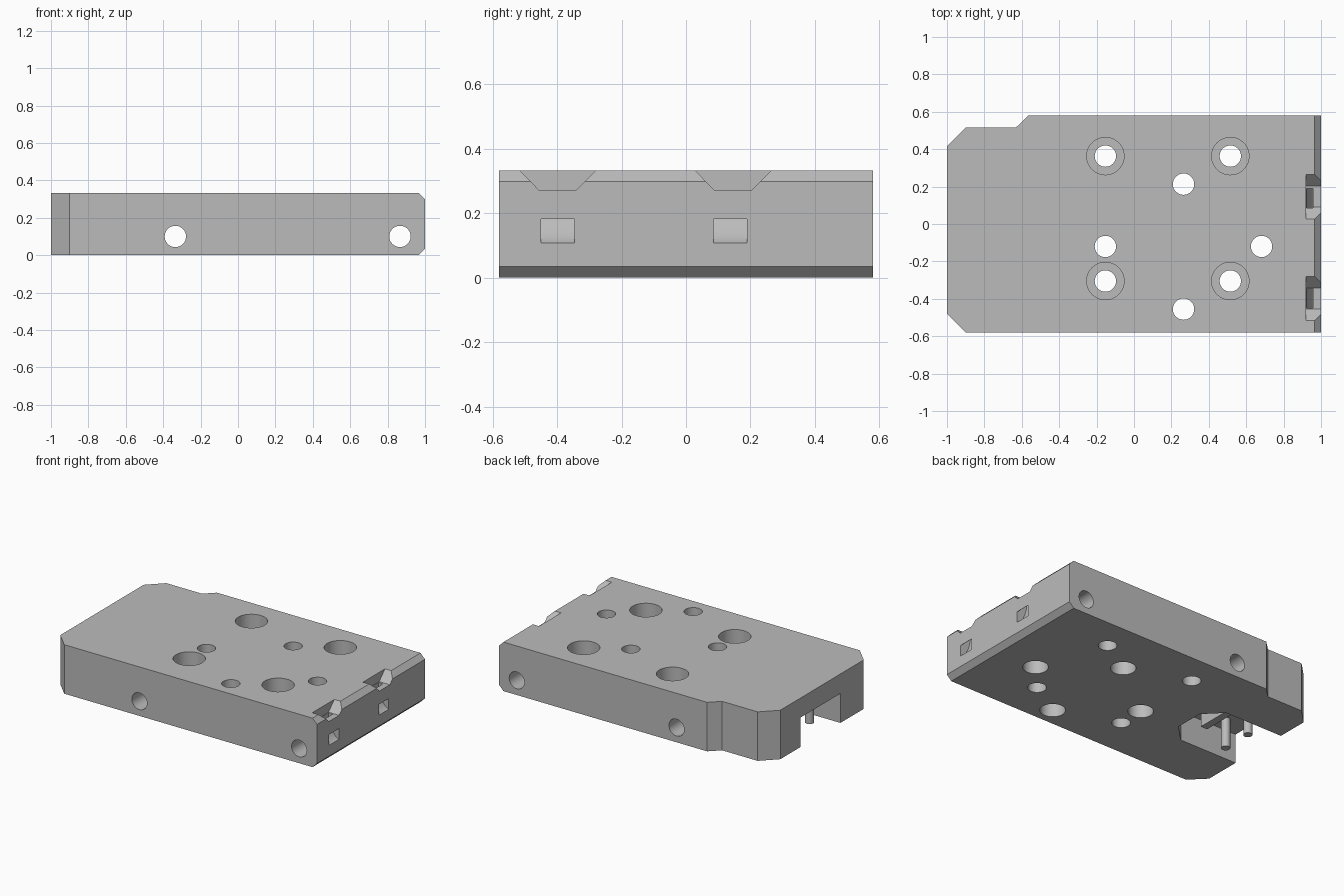
import bpy, bmesh, math
from mathutils import Matrix, Vector

old = bpy.data.objects.get("Cube")
if old:
    bpy.data.objects.remove(old, do_unlink=True)

H = 0.333          # plate thickness
HOLE = 0.057       # screw hole radius

grey = bpy.data.materials.new("machined grey")
grey.use_nodes = True
grey.diffuse_color = (0.5, 0.5, 0.5, 1)
grey.node_tree.nodes["Principled BSDF"].inputs["Base Color"].default_value = (0.5, 0.5, 0.5, 1)


def to_object(bm, name):
    bmesh.ops.recalc_face_normals(bm, faces=bm.faces)
    mesh = bpy.data.meshes.new(name)
    bm.to_mesh(mesh)
    bm.free()
    mesh.materials.append(grey)
    obj = bpy.data.objects.new(name, mesh)
    bpy.context.collection.objects.link(obj)
    return obj


def prism(points, offset):
    """Extrude a closed loop of 3D points along an offset."""
    bm = bmesh.new()
    face = bm.faces.new([bm.verts.new(p) for p in points])
    ext = bmesh.ops.extrude_face_region(bm, geom=[face])
    verts = [g for g in ext["geom"] if isinstance(g, bmesh.types.BMVert)]
    bmesh.ops.translate(bm, verts=verts, vec=offset)
    return bm


def cylinder(name, radius, start, end):
    a, b = Vector(start), Vector(end)
    turn = (b - a).to_track_quat('Z', 'Y').to_matrix().to_4x4()
    bm = bmesh.new()
    bmesh.ops.create_cone(bm, cap_ends=True, segments=48, radius1=radius, radius2=radius,
                          depth=(b - a).length, matrix=Matrix.Translation((a + b) / 2) @ turn)
    return to_object(bm, name)


def cut(body, cutter):
    cutter.hide_render = True
    mod = body.modifiers.new("cut", 'BOOLEAN')
    mod.operation = 'DIFFERENCE'
    mod.solver = 'EXACT'
    mod.object = cutter
    bpy.context.view_layer.objects.active = body
    bpy.ops.object.modifier_apply(modifier=mod.name)
    bpy.data.objects.remove(cutter, do_unlink=True)


def smooth(obj):
    bpy.ops.object.select_all(action='DESELECT')
    obj.select_set(True)
    bpy.context.view_layer.objects.active = obj
    bpy.ops.object.shade_smooth_by_angle(angle=math.radians(25))


# Plate outline, with the long edges of the +x end chamfered
outline = [(-0.9, -0.58), (1, -0.58), (1, 0.58), (-0.565, 0.58), (-0.632, 0.515),
           (-0.9, 0.515), (-1, 0.415), (-1, -0.48)]
bm = prism([(x, y, 0) for x, y in outline], (0, 0, H))
edges = [e for e in bm.edges if all(v.co.x > 0.99 for v in e.verts)
         and abs(e.verts[0].co.z - e.verts[1].co.z) < 0.01]
bmesh.ops.bevel(bm, geom=edges, offset=0.034, segments=1, affect='EDGES')
plate = to_object(bm, "mounting_plate")

# Screw holes counterbored from the top
for x in (-0.153, 0.515):
    for y in (-0.305, 0.363):
        cut(plate, cylinder("cutter", HOLE, (x, y, -0.1), (x, y, H + 0.1)))
        cut(plate, cylinder("cutter", 0.1, (x, y, H - 0.15), (x, y, H + 0.1)))

# Holes widened from the underside
for x, y in ((0.265, 0.213), (0.265, -0.455), (-0.153, -0.12), (0.682, -0.12)):
    cut(plate, cylinder("cutter", HOLE, (x, y, -0.1), (x, y, H + 0.1)))
    cut(plate, cylinder("cutter", 0.078, (x, y, -0.1), (x, y, 0.16)))

# Cross holes from front to back
for x in (-0.335, 0.866):
    cut(plate, cylinder("cutter", HOLE, (x, -0.8, 0.1), (x, 0.8, 0.1)))


def arc(rx, rz, reverse=False):
    """Quarter ellipse from the side face up to the notch floor."""
    pts = [(1.03 - rx * math.sin(i * math.pi / 16), 0.275 - rz * math.cos(i * math.pi / 16))
           for i in range(9)]
    return pts[::-1] if reverse else pts


# Strap slots: a flared notch in the top edge and a curved channel to the side
for notch_y, slot_y in ((-0.398, -0.398), (0.146, 0.137)):
    flare = [(-0.056, 0.27), (0.056, 0.27), (0.178, 0.393), (-0.178, 0.393)]
    cut(plate, to_object(prism([(0.92, notch_y + y, z) for y, z in flare], (0.2, 0, 0)), "cutter"))
    loop = arc(0.108, 0.175) + arc(0.073, 0.103, True)
    cut(plate, to_object(prism([(x, slot_y - 0.052, z) for x, z in loop], (0, 0.104, 0)), "cutter"))

# Connector pocket open to the -x end and the underside
pocket = [(-1.2, -0.23), (-0.565, -0.23), (-0.45, -0.115), (-0.45, 0.085),
          (-0.565, 0.2), (-1.2, 0.2)]
cut(plate, to_object(prism([(x, y, -0.1) for x, y in pocket], (0, 0, 0.3)), "cutter"))
smooth(plate)

# Pins and crossbar hanging from the pocket ceiling
for side, y in (("right", -0.13), ("left", 0.08)):
    smooth(cylinder(side + "_pin", 0.028, (-0.838, y, 0), (-0.838, y, 0.21)))
bar = [(-0.715, -0.16), (-0.665, -0.16), (-0.665, 0.11), (-0.715, 0.11)]
to_object(prism([(x, y, 0.1) for x, y in bar], (0, 0, 0.11)), "pocket_crossbar")
